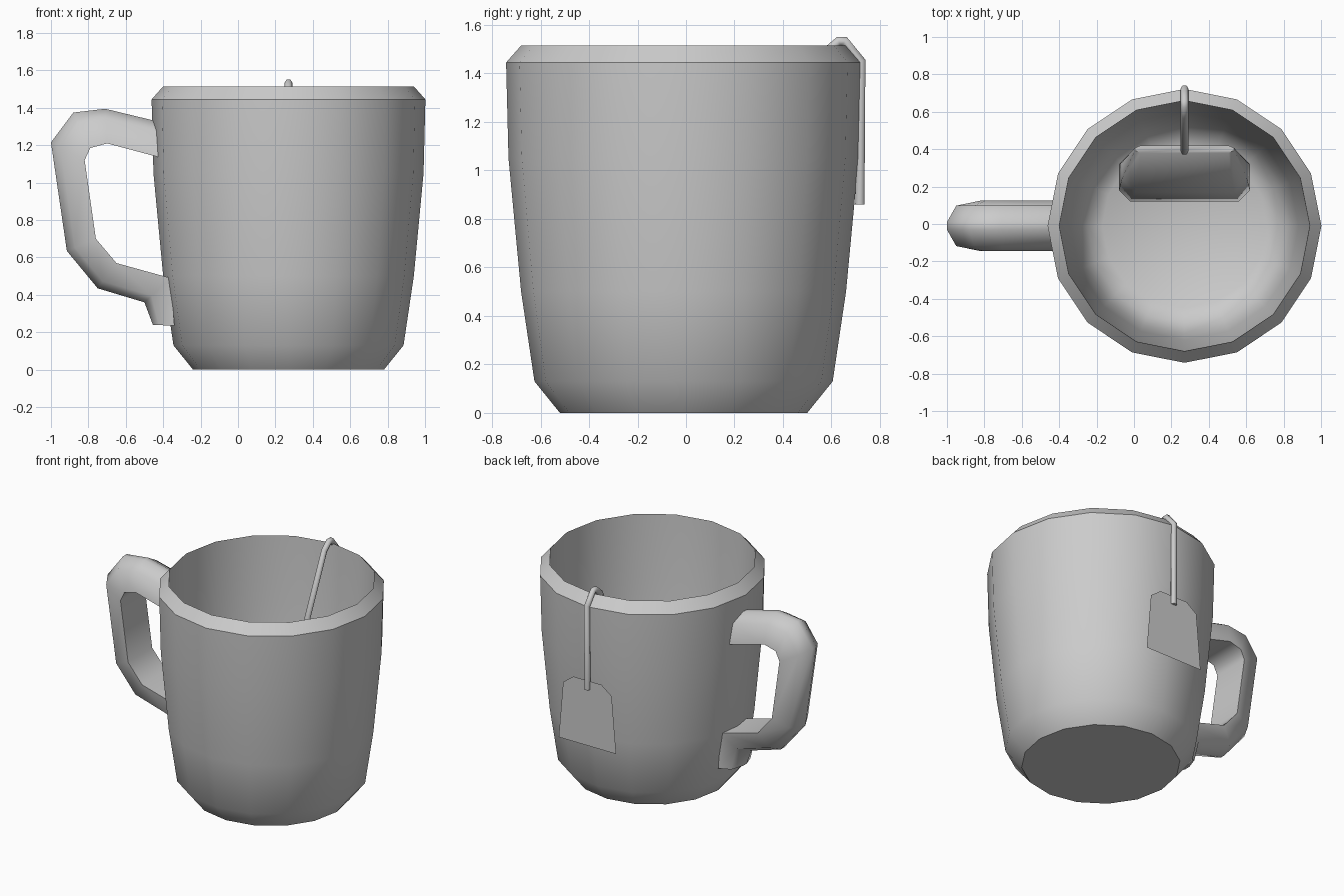
import bpy, bmesh
from math import sin, cos, pi, radians
from mathutils import Vector

if "Cube" in bpy.data.objects:
    bpy.data.objects.remove(bpy.data.objects["Cube"])

CX, CY = 0.27, -0.01  # axis of the cup
GREY = (0.6, 0.6, 0.6, 1)

grey = bpy.data.materials.new("plain_grey")
grey.use_nodes = True
grey.diffuse_color = GREY
grey.node_tree.nodes["Principled BSDF"].inputs["Base Color"].default_value = GREY


def finish(name, bm, angle):
    bmesh.ops.recalc_face_normals(bm, faces=bm.faces)
    mesh = bpy.data.meshes.new(name)
    bm.to_mesh(mesh)
    bm.free()
    obj = bpy.data.objects.new(name, mesh)
    bpy.context.collection.objects.link(obj)
    mesh.materials.append(grey)
    bpy.ops.object.select_all(action='DESELECT')
    obj.select_set(True)
    bpy.context.view_layer.objects.active = obj
    bpy.ops.object.shade_smooth_by_angle(angle=radians(angle))


def loft(name, rings, angle):
    """Join closed rings of equal length and cap both ends."""
    bm = bmesh.new()
    loops = [[bm.verts.new(p) for p in ring] for ring in rings]
    n = len(loops[0])
    for a, b in zip(loops, loops[1:]):
        for i in range(n):
            j = (i + 1) % n
            bm.faces.new((a[i], a[j], b[j], b[i]))
    bm.faces.new(loops[0])
    bm.faces.new(loops[-1])
    finish(name, bm, angle)


# Cup: outer wall, bevelled lip, then inner wall down to the floor
profile = [(0.51, 0), (0.615, 0.13), (0.67, 0.5), (0.722, 1.05), (0.732, 1.445),
           (0.67, 1.515), (0.655, 1.05), (0.61, 0.5), (0.575, 0.25), (0.52, 0.15), (0.44, 0.1)]
SIDES = 16
loft("cup", [[(CX + r * cos(2 * pi * i / SIDES), CY + r * sin(2 * pi * i / SIDES), z)
              for i in range(SIDES)] for r, z in profile], 38)

# Handle: flat inside and ridged outside, swept between two outlines
outer = [(-0.40, 1.32), (-0.71, 1.395), (-0.88, 1.375), (-1.0, 1.215),
         (-0.915, 0.635), (-0.75, 0.435), (-0.50, 0.36), (-0.455, 0.24)]
inner = [(-0.40, 1.13), (-0.70, 1.21), (-0.79, 1.185), (-0.82, 1.12),
         (-0.76, 0.70), (-0.65, 0.57), (-0.36, 0.49), (-0.34, 0.235)]
section = [(1, 0.15), (0.45, 0.8), (-1, 1), (-1, -1), (0.45, -0.8), (1, -0.15)]
rings = []
for o, i in zip(outer, inner):
    o, i = Vector((o[0], CY, o[1])), Vector((i[0], CY, i[1]))
    mid, half = (o + i) / 2, (o - i) / 2
    rings.append([mid + half * u + Vector((0, 0.135 * v, 0)) for u, v in section])
loft("handle", rings, 62)

# String: hooks over the lip from the tag to the bag
curve = bpy.data.curves.new("string", 'CURVE')
curve.dimensions = '3D'
curve.bevel_depth = 0.022
curve.bevel_resolution = 1
curve.use_fill_caps = True
path = [(0.717, 0.86), (0.722, 1.45), (0.655, 1.533), (0.63, 1.533),
        (0.58, 1.49), (0.39, 1.08), (0.39, 0.68)]
spline = curve.splines.new('POLY')
spline.points.add(len(path) - 1)
for point, (y, z) in zip(spline.points, path):
    point.co = (CX, y, z, 1)
spline.use_smooth = True
curve.materials.append(grey)
bpy.context.collection.objects.link(bpy.data.objects.new("string", curve))

# Tag: single flat card with clipped upper corners
half_tag = [(0.225, 0.46), (0.19, 0.86), (0.11, 0.92)]
outline = half_tag + [(-x, z) for x, z in reversed(half_tag)]
bm = bmesh.new()
card = bm.faces.new([bm.verts.new((CX + x, 0.718, z)) for x, z in outline])
card.normal_update()
if card.normal.y < 0:
    card.normal_flip()
mesh = bpy.data.meshes.new("tag")
bm.to_mesh(mesh)
bm.free()
mesh.materials.append(grey)
bpy.context.collection.objects.link(bpy.data.objects.new("tag", mesh))


# Bag: soft wedge, wide at the bottom, pinched at the top
def bag_ring(half_width, y0, y1, z, corner):
    w, c = half_width, min(corner, (y1 - y0) / 3)
    half = [(w - corner, y0), (w, y0 + c), (w, y1 - c), (w - corner, y1)]
    return [(CX + x, y, z) for x, y in half + [(-x, y) for x, y in reversed(half)]]


loft("bag", [bag_ring(0.29, 0.16, 0.33, 0.12, 0.05),
             bag_ring(0.35, 0.12, 0.38, 0.2, 0.06),
             bag_ring(0.335, 0.17, 0.40, 0.4, 0.07),
             bag_ring(0.265, 0.38, 0.42, 0.72, 0.03)], 60)
